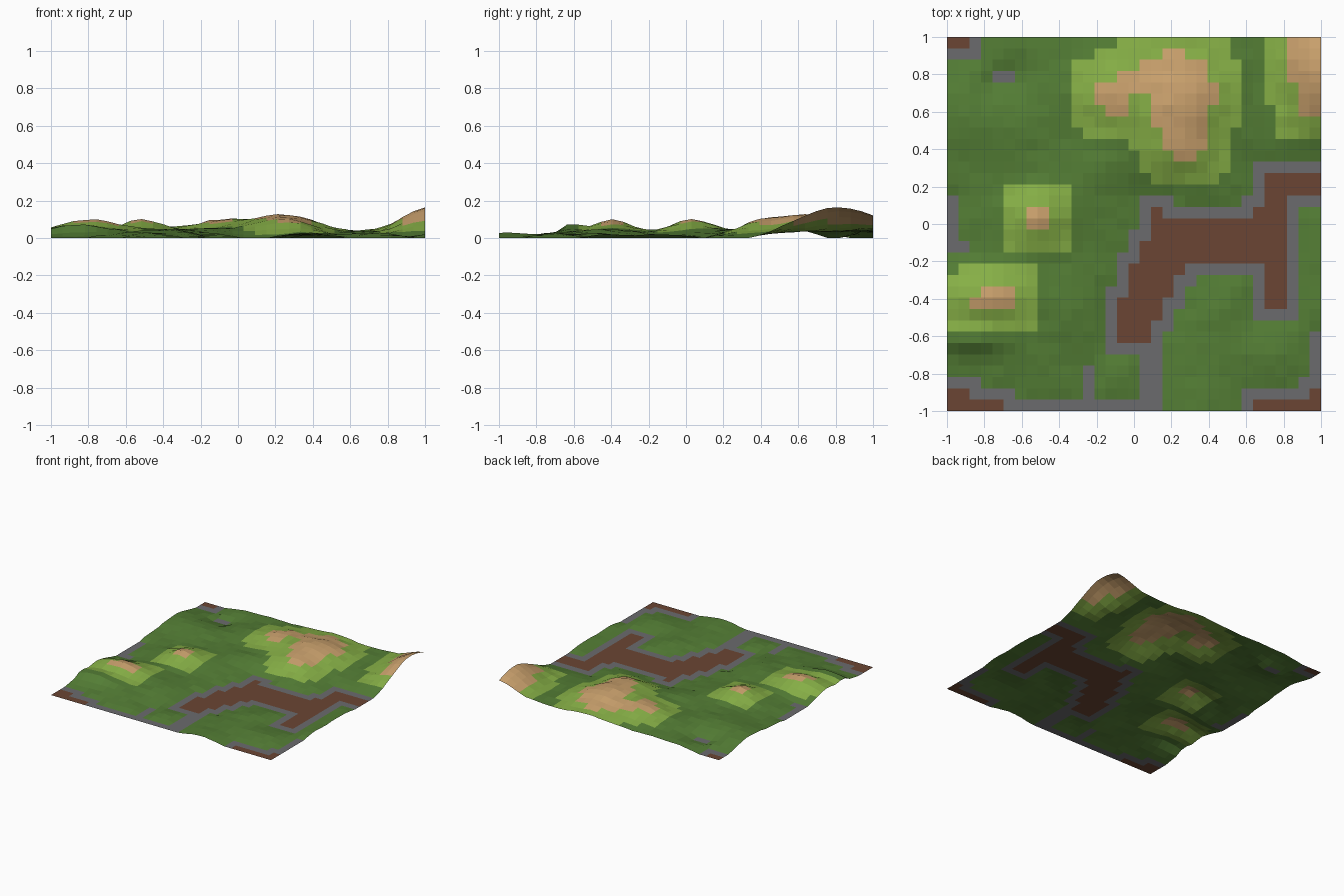
import bpy, bmesh, math, random

if "Cube" in bpy.data.objects:
    bpy.data.objects.remove(bpy.data.objects["Cube"])

random.seed(4)
N = 33                # cells per side
S = 2.0 / N           # cell size

# Zones as cell rectangles: first column, first row (from the back), last column, last row
MUD = [(28, 12, 32, 13), (28, 14, 29, 23), (18, 16, 29, 19), (18, 15, 18, 15), (27, 15, 27, 15),
       (17, 18, 20, 19), (16, 20, 20, 20), (16, 21, 19, 22), (15, 23, 18, 24), (15, 25, 17, 26),
       (0, 0, 1, 0), (0, 31, 1, 31), (0, 32, 4, 32), (27, 32, 32, 32), (32, 31, 32, 31)]
GRAVEL = [(17, 27, 18, 32), (5, 32, 18, 32), (12, 29, 12, 31), (0, 14, 0, 18),
          (1, 18, 1, 18), (4, 3, 5, 3), (32, 26, 32, 30)]
SAND = [(19, 1, 20, 1), (17, 2, 22, 2), (15, 3, 22, 3), (13, 4, 23, 4), (13, 5, 15, 5),
        (18, 5, 23, 5), (14, 6, 15, 6), (18, 6, 22, 7), (19, 8, 22, 9), (20, 10, 21, 10),
        (30, 0, 32, 3), (31, 4, 32, 6), (7, 15, 8, 16), (3, 22, 5, 22), (2, 23, 5, 23)]

# Hills: x, y, height, x radius, y radius
HILLS = [(0.24, 0.62, 0.095, 0.24, 0.30), (-0.10, 0.70, 0.055, 0.17, 0.20), (0.26, 0.36, 0.035, 0.13, 0.09),
         (1.02, 0.82, 0.135, 0.19, 0.30), (-0.52, 0.04, 0.07, 0.17, 0.15),
         (-0.78, -0.38, 0.075, 0.23, 0.14), (-0.86, -0.62, 0.06, 0.18, 0.07),
         (-0.80, 0.58, 0.035, 0.25, 0.18), (-0.45, 0.72, 0.025, 0.2, 0.25),
         (-0.15, 0.30, 0.025, 0.2, 0.12), (-0.32, -0.45, 0.02, 0.2, 0.2)]


def inside(rects, i, j, grow=0):
    return any(a - grow <= i <= c + grow and b - grow <= j <= d + grow for a, b, c, d in rects)


def distance(rects, i, j, grow=0):
    return S * min(math.hypot(max(a - grow - i, 0, i - c - 1 - grow),
                              max(b - grow - j, 0, j - d - 1 - grow)) for a, b, c, d in rects)


def height(i, j):
    x, y = -1 + i * S, 1 - j * S
    d = min(distance(MUD, i, j, 1), distance(GRAVEL, i, j))
    if d < 1e-6:
        return 0.0
    bumps = sum(h * math.exp(-((x - cx) / rx) ** 2 - ((y - cy) / ry) ** 2)
                for cx, cy, h, rx, ry in HILLS)
    plain = 0.033 * (1 - math.exp(-d / 0.16))
    rough = random.uniform(-0.004, 0.004) + 0.005 * math.sin(9 * x + 4) * math.sin(11 * y)
    return max(0.0, plain + (bumps + rough) * (1 - math.exp(-d / 0.08)))


def material(name, rgb):
    m = bpy.data.materials.new(name)
    lin = [((v / 255 + 0.055) / 1.055) ** 2.4 for v in rgb]
    m.diffuse_color = (*lin, 1)
    m.use_nodes = True
    m.node_tree.nodes["Principled BSDF"].inputs["Base Color"].default_value = m.diffuse_color
    return m


def zone(i, j):
    if inside(SAND, i, j):
        return 4
    if inside(MUD, i, j):
        return 0
    if inside(MUD, i, j, 1) or inside(GRAVEL, i, j):
        return 1
    return 3 if inside(SAND, i, j, 2) else 2


# Terrain sheet, coloured cell by cell
bm = bmesh.new()
grid = [[bm.verts.new((-1 + i * S, 1 - j * S, height(i, j))) for i in range(N + 1)]
        for j in range(N + 1)]
for j in range(N):
    for i in range(N):
        f = bm.faces.new((grid[j + 1][i], grid[j + 1][i + 1], grid[j][i + 1], grid[j][i]))
        f.material_index = zone(i, j)
mesh = bpy.data.meshes.new("terrain")
bm.to_mesh(mesh)
bm.free()
for name, rgb in (("brown mud", (107, 69, 51)), ("grey gravel", (107, 107, 109)),
                  ("dark grass", (84, 126, 53)), ("light grass", (134, 175, 70)),
                  ("tan sand", (202, 161, 109))):
    mesh.materials.append(material(name, rgb))
terrain = bpy.data.objects.new("terrain", mesh)
bpy.context.collection.objects.link(terrain)
